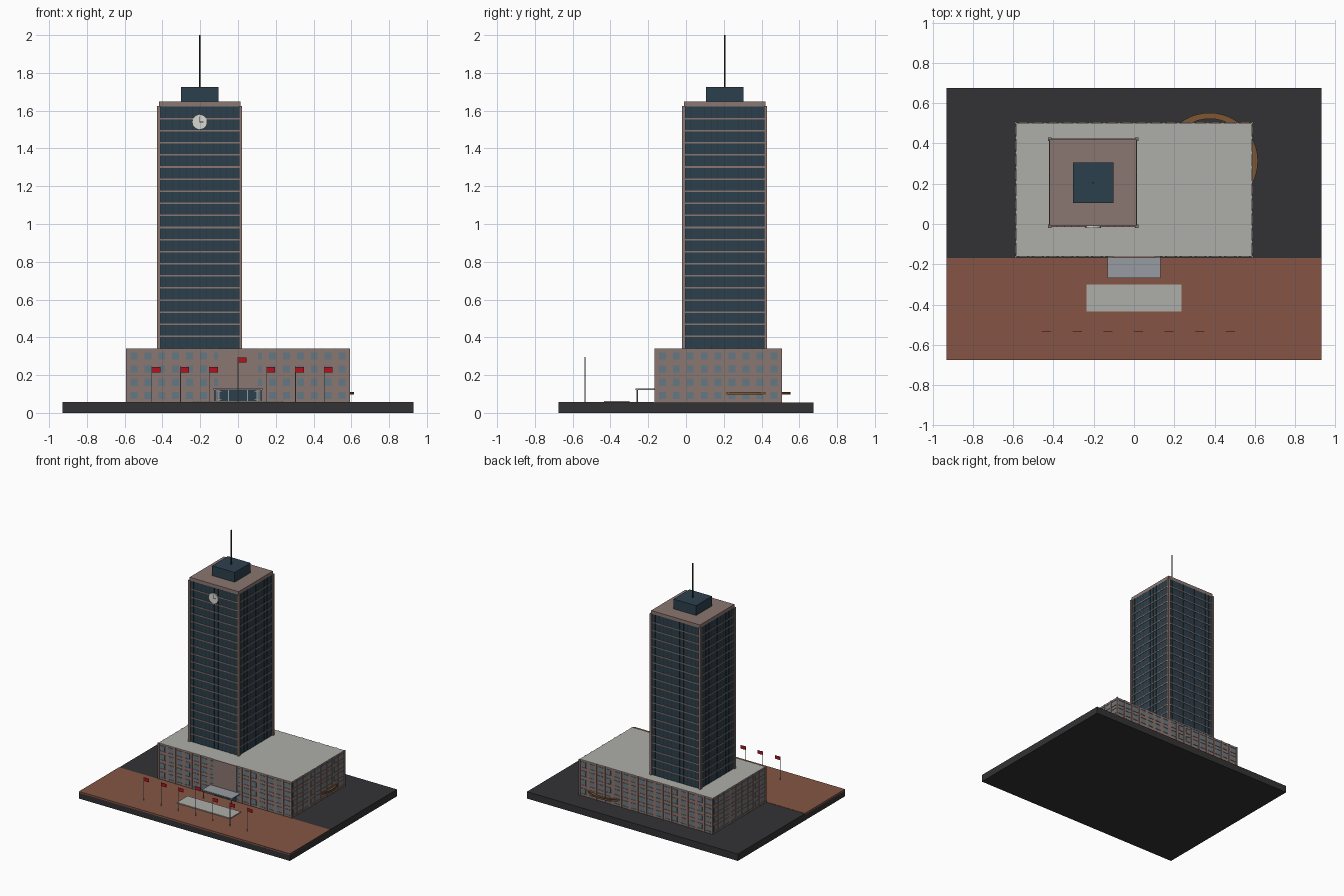
import bpy, bmesh, math
from mathutils import Matrix, Vector

if "Cube" in bpy.data.objects:
    bpy.data.objects.remove(bpy.data.objects["Cube"])


def material(name, r, g, b):
    m = bpy.data.materials.new(name)
    m.diffuse_color = tuple((c / 255) ** 2.2 for c in (r, g, b)) + (1,)
    m.use_nodes = True
    m.node_tree.nodes["Principled BSDF"].inputs["Base Color"].default_value = m.diffuse_color
    return m


GRANITE = material("granite", 138, 118, 112)
GLASS = material("dark_glass", 48, 66, 78)
PANE = material("window_glass", 100, 120, 132)
ROOF = material("pale_concrete", 172, 172, 167)
ASPHALT = material("asphalt", 54, 54, 56)
BRICK = material("brick_paving", 132, 86, 70)
STEEL = material("steel", 150, 155, 160)
DARK = material("dark_metal", 50, 52, 54)
RED = material("red", 175, 25, 35)
BRONZE = material("bronze", 125, 88, 55)
WHITE = material("white", 215, 215, 208)


def finish(name, bm, mat):
    bmesh.ops.recalc_face_normals(bm, faces=bm.faces)
    mesh = bpy.data.meshes.new(name)
    bm.to_mesh(mesh)
    bm.free()
    mesh.materials.append(mat)
    ob = bpy.data.objects.new(name, mesh)
    bpy.context.collection.objects.link(ob)
    return ob


def boxes(name, bounds, mat):
    """One object from (x0, x1, y0, y1, z0, z1) boxes."""
    bm = bmesh.new()
    for x0, x1, y0, y1, z0, z1 in bounds:
        m = Matrix.Translation(((x0 + x1) / 2, (y0 + y1) / 2, (z0 + z1) / 2))
        m = m @ Matrix.Diagonal((x1 - x0, y1 - y0, z1 - z0, 1))
        bmesh.ops.create_cube(bm, size=1, matrix=m)
    return finish(name, bm, mat)


def rods(name, items, mat, axis='Z', sides=8):
    """One object from (center, radius, length) cylinders."""
    bm = bmesh.new()
    turn = Matrix.Rotation(math.pi / 2, 4, 'X') if axis == 'Y' else Matrix()
    for c, r, length in items:
        bmesh.ops.create_cone(bm, cap_ends=True, segments=sides, radius1=r, radius2=r,
                              depth=length, matrix=Matrix.Translation(c) @ turn)
    return finish(name, bm, mat)


def ring(name, cx, cy, r0, r1, z0, z1, mat, n=48):
    """Flat circular band with a rectangular section."""
    bm = bmesh.new()
    loops = []
    for i in range(n):
        a = math.tau * i / n
        loops.append([bm.verts.new((cx + r * math.cos(a), cy + r * math.sin(a), z))
                      for r, z in ((r0, z0), (r1, z0), (r1, z1), (r0, z1))])
    for i in range(n):
        p, q = loops[i], loops[(i + 1) % n]
        for k in range(4):
            bm.faces.new((p[k], p[(k + 1) % 4], q[(k + 1) % 4], q[k]))
    return finish(name, bm, mat)


def wall_box(rect, side, u0, u1, depth, z0, z1):
    """Box on one wall of a rectangle, projecting out by depth."""
    x0, x1, y0, y1 = rect
    if side == 'front':
        return (u0, u1, y0 - depth, y0 + 0.002, z0, z1)
    if side == 'back':
        return (u0, u1, y1 - 0.002, y1 + depth, z0, z1)
    if side == 'left':
        return (x0 - depth, x0 + 0.002, u0, u1, z0, z1)
    return (x1 - 0.002, x1 + depth, u0, u1, z0, z1)


G = 0.055  # ground level

# Site
boxes("site_base", [(-0.93, 0.93, -0.675, 0.675, 0, G)], ASPHALT)
boxes("front_plaza", [(-0.93, 0.93, -0.675, -0.17, G - 0.01, G + 0.002)], BRICK)
boxes("entrance_step", [(-0.235, 0.235, -0.435, -0.3, G, G + 0.009)], ROOF)

# Podium
P = (-0.587, 0.587, -0.162, 0.502)
boxes("podium_body", [P + (G, 0.337)], GRANITE)
boxes("podium_roof", [(P[0], P[1], P[2], P[3], 0.337, 0.341)], ROOF)

# Podium windows, sills and piers on four walls
panes, sills, piers = [], [], []
rows, floor_h = 4, 0.07
for side, count in (('front', 16), ('back', 16), ('left', 9), ('right', 9)):
    a, b = (P[0], P[1]) if side in ('front', 'back') else (P[2], P[3])
    step = (b - a) / count
    for i in range(count + 1):
        u = a + i * step
        entry = side == 'front' and abs(u) < 0.1
        if not entry:
            piers.append(wall_box(P, side, u - 0.006, u + 0.006, 0.004, G, 0.341))
        c = u + step / 2
        if i == count or (side == 'front' and abs(c) < 0.11):
            continue
        for j in range(rows):
            z = G + 0.018 + j * floor_h
            panes.append(wall_box(P, side, c - 0.018, c + 0.018, 0.001, z, z + 0.038))
            sills.append(wall_box(P, side, c - 0.022, c + 0.022, 0.004, z - 0.005, z))
            sills.append(wall_box(P, side, c - 0.022, c + 0.022, 0.004, z + 0.038, z + 0.043))
boxes("podium_windows", panes, PANE)
boxes("podium_sills", sills, GRANITE)
boxes("podium_piers", piers, GRANITE)

# Entrance: wall panel, doors, canopy and posts
boxes("entrance_panel", [(-0.105, 0.105, -0.168, -0.16, 0.135, 0.341)], GRANITE)
boxes("entrance_glass", [(-0.1, 0.1, -0.165, -0.16, G, 0.12)], GLASS)
boxes("door_frames", [(x - 0.002, x + 0.002, -0.168, -0.16, G, 0.12)
                      for x in (-0.1, -0.05, 0, 0.05, 0.1)], STEEL)
boxes("canopy", [(-0.132, 0.132, -0.267, -0.162, 0.12, 0.128)], STEEL)
rods("canopy_posts", [((s * 0.124, -0.259, (G + 0.12) / 2), 0.004, 0.12 - G)
                      for s in (-1, 1)], STEEL)

# Curved ramp wrapping the rear right corner
ring("curved_ramp", 0.375, 0.312, 0.21, 0.24, 0.098, 0.105, BRONZE)
ring("ramp_edge", 0.375, 0.312, 0.236, 0.24, 0.105, 0.111, BRONZE)

# Tower: glass shaft, floor bands, mullions, corner piers
cx, cy, h = -0.203, 0.205, 0.216
T = (cx - h, cx + h, cy - h, cy + h)
Z0, Z1, floors, bays = 0.341, 1.622, 20, 12
boxes("tower_shaft", [T + (Z0, Z1)], GLASS)
step = (Z1 - Z0) / floors
boxes("tower_floor_bands",
      [(T[0] - 0.003, T[1] + 0.003, T[2] - 0.003, T[3] + 0.003,
        Z0 + k * step - 0.004, Z0 + k * step + 0.004) for k in range(1, floors)], GRANITE)
mull = []
for side in ('front', 'back', 'left', 'right'):
    mid = cx if side in ('front', 'back') else cy
    for i in range(1, bays):
        u = mid - h + 2 * h * i / bays
        mull.append(wall_box(T, side, u - 0.0012, u + 0.0012, 0.002, Z0, Z1))
boxes("tower_mullions", mull, DARK)
boxes("tower_corner_piers",
      [(cx + sx * h - 0.009, cx + sx * h + 0.009, cy + sy * h - 0.009, cy + sy * h + 0.009, Z0, Z1 + 0.003)
       for sx in (-1, 1) for sy in (-1, 1)], GRANITE)

# Tower top: crown slab, plant room, mast
boxes("tower_crown", [(T[0], T[1], T[2], T[3], Z1, 1.648)], GRANITE)
boxes("plant_room", [(cx - 0.1, cx + 0.1, cy - 0.1, cy + 0.1, 1.648, 1.726)], GLASS)
rods("roof_mast", [((cx, cy, 1.863), 0.004, 0.274)], DARK)

# Clock face with hands
rods("clock_face", [((cx, T[2] - 0.003, 1.54), 0.04, 0.01)], WHITE, 'Y', 24)
boxes("clock_hands", [(cx - 0.0015, cx + 0.0015, T[2] - 0.0095, T[2] - 0.007, 1.54, 1.57),
                      (cx, cx + 0.02, T[2] - 0.0095, T[2] - 0.007, 1.5385, 1.5415)], DARK)

# Row of flags, the middle one taller
poles, flags = [], []
for i in range(-3, 4):
    x, top = i * 0.152, 0.297 if i == 0 else 0.245
    poles.append(((x, -0.535, (G + top) / 2), 0.002, top - G))
    flags.append((x, x + 0.045, -0.536, -0.534, top - 0.03, top - 0.003))
rods("flag_poles", poles, STEEL)
boxes("flags", flags, RED)
